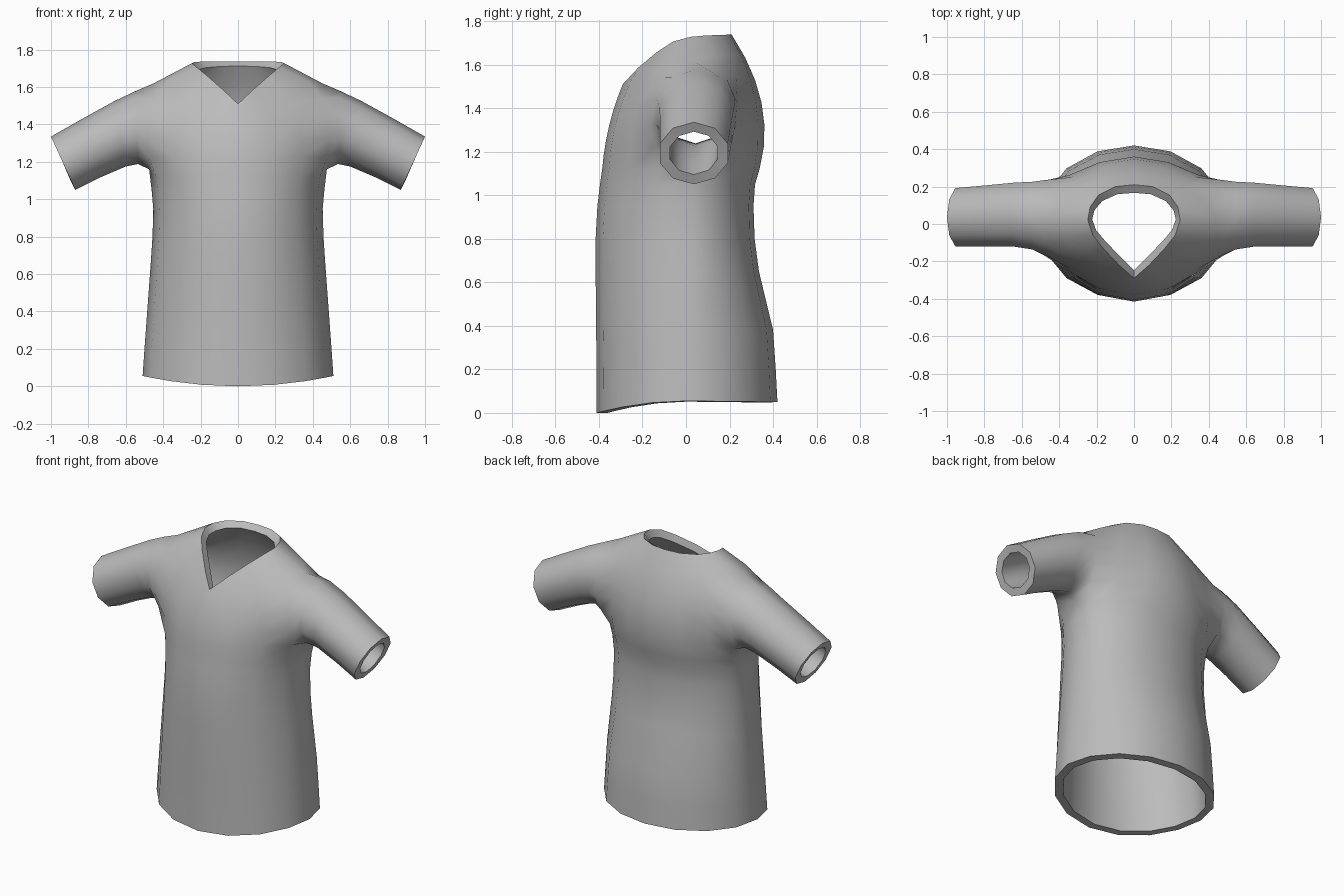
import bpy, bmesh, math
from mathutils import Vector

if "Cube" in bpy.data.objects:
    bpy.data.objects.remove(bpy.data.objects["Cube"])

fabric = bpy.data.materials.new("grey_fabric")
fabric.diffuse_color = (0.5, 0.5, 0.5, 1)
fabric.use_nodes = True
fabric.node_tree.nodes["Principled BSDF"].inputs["Base Color"].default_value = fabric.diffuse_color

bm = bmesh.new()
COLS = 9      # columns over half the shirt, front centre to back centre
SIDE = 4      # side seam column

# Torso rings up to the armpit: height, half width, front y, back y
torso = [(0.055, .51, -.41, .42), (.2, .50, -.41, .412), (.38, .487, -.413, .40),
         (.65, .467, -.415, .335), (.8, .457, -.415, .315), (.95, .453, -.407, .31),
         (1.05, .462, -.395, .317), (1.12, .475, -.385, .338)]
rows = []
for n, (z, w, front, back) in enumerate(torso):
    yc = 0.03 * z
    row = []
    for i in range(COLS):
        a = math.pi * i / (COLS - 1)
        c = math.cos(a)
        y = yc + (front - yc) * c if c > 0 else yc - (back - yc) * c
        dz = 0
        if n == 0:                                    # hem dips at the front
            dz = -0.055 * max(c, 0) ** 2 - 0.005 * max(-c, 0)
        elif n == len(torso) - 1 and i == SIDE:       # armpit
            dz = 0.04
        row.append(Vector((w * math.sin(a), y, z + dz)))
    rows.append(row)

# Neckline, from the point of the V to the back centre
neck = [(0, -.29, 1.51), (.08, -.22, 1.585), (.165, -.13, 1.66), (.22, -.06, 1.705),
        (.247, .02, 1.727), (.235, .09, 1.733), (.19, .155, 1.736), (.1, .2, 1.737), (0, .21, 1.737)]
# Bend points of the chest and back columns
bend = {0: (0, -.367, 1.33), 1: (.2, -.34, 1.38), 2: (.38, -.25, 1.45),
        6: (.40, .30, 1.48), 7: (.2, .38, 1.45), 8: (0, .42, 1.42)}
# Armhole edges, front and back, and the top of the shoulder
armhole = {3: [(.475, -.135, 1.22), (.485, -.165, 1.32), (.475, -.165, 1.43), (.45, -.12, 1.54), (.37, -.08, 1.63)],
           5: [(.48, .19, 1.22), (.485, .23, 1.32), (.475, .235, 1.43), (.45, .185, 1.54), (.37, .13, 1.645)]}
STEPS = 6
base = len(rows) - 1
for s in range(1, STEPS + 1):
    t = s / STEPS
    row = []
    for i in range(COLS):
        end = Vector(neck[i])
        if s == STEPS:
            row.append(end)
        elif i in bend:
            row.append(rows[base][i] * (1 - t) ** 2 + Vector(bend[i]) * 2 * t * (1 - t) + end * t * t)
        elif i in armhole:
            row.append(Vector(armhole[i][s - 1]))
        else:
            row.append(Vector((.45, .03, 1.62)) if s == STEPS - 1 else None)
    rows.append(row)

# Torso faces; the missing side vertices leave the armhole open
grid = [[bm.verts.new(p) if p is not None else None for p in row] for row in rows]
for r in range(len(grid) - 1):
    for i in range(COLS - 1):
        quad = [grid[r][i], grid[r][i + 1], grid[r + 1][i + 1], grid[r + 1][i]]
        quad = [v for v in quad if v]
        if len(quad) >= 3:
            bm.faces.new(quad)

# Sleeve rings: top x, top z, bottom x, bottom z, front y, back y
top = base + STEPS - 1
loop = [grid[base][SIDE]] + [grid[r][3] for r in range(base + 1, top)]
loop += [grid[top][SIDE]] + [grid[r][5] for r in range(top - 1, base, -1)]
sleeve = [(.55, 1.577, .535, 1.188, -.145, .235), (.66, 1.525, .60, 1.175, -.13, .23),
          (.82, 1.437, .74, 1.115, -.128, .215), (1.0, 1.335, .87, 1.05, -.128, .2)]
for tx, tz, bx, bz, front, back in sleeve:
    ring = []
    for k in range(len(loop)):
        a = 2 * math.pi * k / len(loop)
        h = (1 - math.cos(a)) / 2
        y = (front + back) / 2 - (back - front) / 2 * math.sin(a)
        ring.append(bm.verts.new((bx + (tx - bx) * h, y, bz + (tz - bz) * h)))
    for k in range(len(loop)):
        m = (k + 1) % len(loop)
        bm.faces.new((loop[k], ring[k], ring[m], loop[m]))
    loop = ring

mesh = bpy.data.meshes.new("shirt")
bm.to_mesh(mesh)
bm.free()
mesh.materials.append(fabric)
shirt = bpy.data.objects.new("shirt", mesh)
bpy.context.collection.objects.link(shirt)

# Mirror to the other half and give the cloth its thickness
mirror = shirt.modifiers.new("mirror", 'MIRROR')
mirror.use_clip = True
solid = shirt.modifiers.new("thickness", 'SOLIDIFY')
solid.thickness = 0.05
solid.offset = -1
bpy.context.view_layer.objects.active = shirt
shirt.select_set(True)
bpy.ops.object.convert(target='MESH')
bpy.ops.object.shade_smooth_by_angle(angle=math.radians(50))
